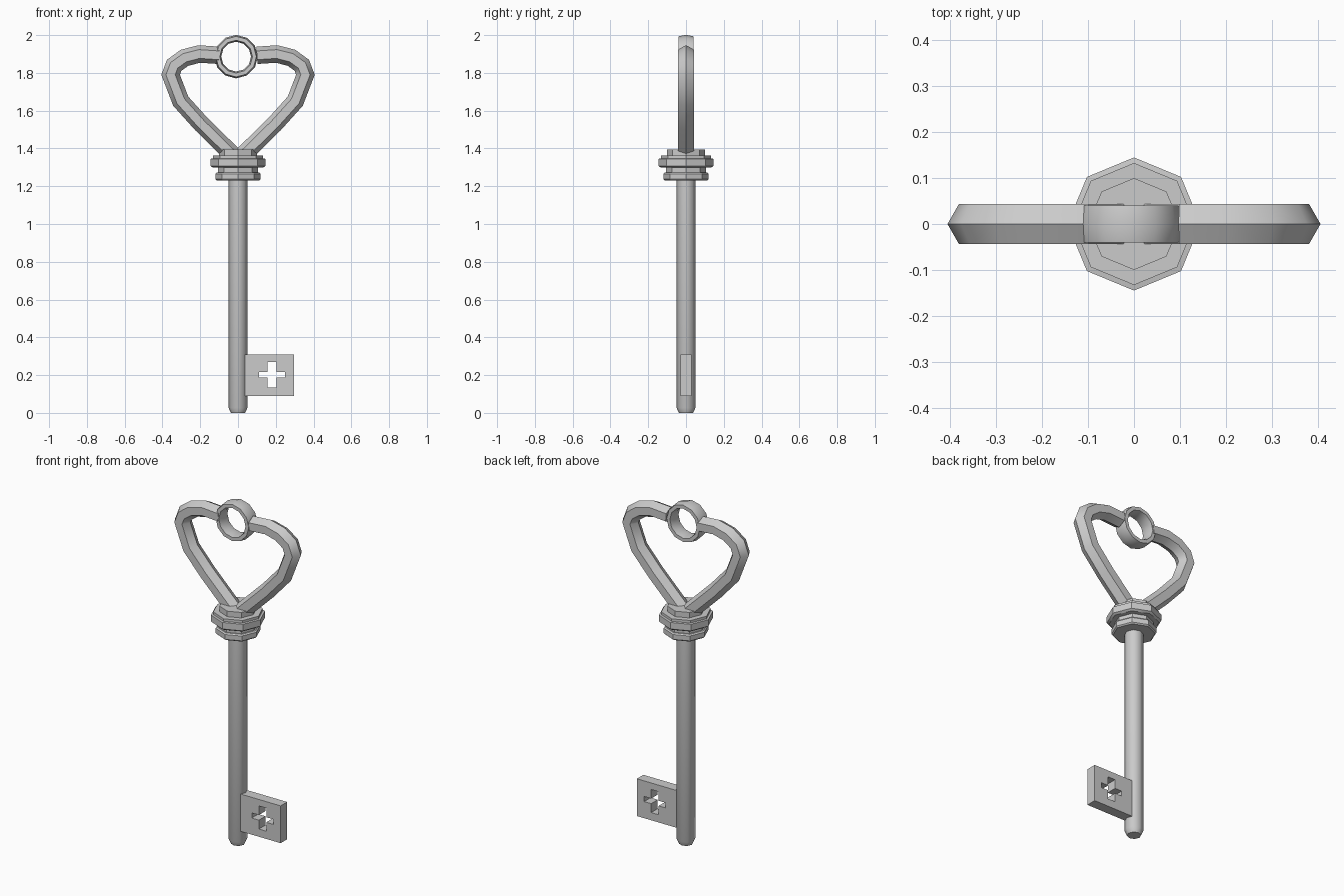
import bpy, bmesh, math
from mathutils import Vector

if "Cube" in bpy.data.objects:
    bpy.data.objects.remove(bpy.data.objects["Cube"])


def finish(name, bm, angle):
    bmesh.ops.recalc_face_normals(bm, faces=bm.faces)
    me = bpy.data.meshes.new(name)
    bm.to_mesh(me)
    bm.free()
    ob = bpy.data.objects.new(name, me)
    bpy.context.collection.objects.link(ob)
    bpy.ops.object.select_all(action='DESELECT')
    ob.select_set(True)
    bpy.context.view_layer.objects.active = ob
    bpy.ops.object.shade_smooth_by_angle(angle=math.radians(angle))
    return ob


def skin(bm, rings, closed):
    """Bridge successive vertex rings; cap the ends if open."""
    n = len(rings[0])
    pairs = list(zip(rings, rings[1:]))
    if closed:
        pairs.append((rings[-1], rings[0]))
    else:
        bm.faces.new(rings[0])
        bm.faces.new(rings[-1])
    for a, b in pairs:
        for i in range(n):
            j = (i + 1) % n
            bm.faces.new((a[i], a[j], b[j], b[i]))


def turned(name, profile, angle, sides=8):
    """Solid of revolution about z from (radius, z) pairs."""
    bm = bmesh.new()
    rings = []
    for r, z in profile:
        rings.append([bm.verts.new((r * math.cos(t), r * math.sin(t), z))
                      for t in (2 * math.pi * i / sides for i in range(sides))])
    skin(bm, rings, False)
    return finish(name, bm, angle)


def swept(name, path, section, closed, angle):
    """Sweep a (in-plane offset, y) section along an xz path with mitred joints."""
    bm = bmesh.new()
    pts = [Vector(p) for p in path]
    n = len(pts)
    rings = []
    for i, p in enumerate(pts):
        before = pts[i - 1] if closed or i else None
        after = pts[(i + 1) % n] if closed or i < n - 1 else None
        d1 = (p - before).normalized() if before is not None else (after - p).normalized()
        d2 = (after - p).normalized() if after is not None else d1
        t = (d1 + d2).normalized()
        m = Vector((t.y, -t.x)) / max(t.dot(d1), 0.5)
        rings.append([bm.verts.new((p.x + m.x * o, y, p.y + m.y * o)) for o, y in section])
    skin(bm, rings, closed)
    return finish(name, bm, angle)


# Shaft with chamfered tip
turned("shaft", [(.038, 0), (.05, .027), (.05, 1.3)], 50)

# Stepped octagonal collar
turned("collar", [(.113, 1.23), (.12, 1.237), (.12, 1.265), (.113, 1.272), (.105, 1.272),
                  (.105, 1.298), (.133, 1.298), (.145, 1.307), (.145, 1.345),
                  (.133, 1.347), (.133, 1.362), (.1, 1.362), (.1, 1.394)], 30)

# Heart-shaped bow, one half mirrored
hexagon = [(.046 * math.cos(math.radians(60 * i)), .05 * math.sin(math.radians(60 * i)))
           for i in range(6)]
half = [(.0, 1.34), (.045, 1.383), (.195, 1.53), (.303, 1.65), (.357, 1.79),
        (.338, 1.84), (.283, 1.88), (.205, 1.9), (.1, 1.893)]
bow = swept("heart_bow", half, hexagon, False, 40)
bow.modifiers.new("Mirror", 'MIRROR').use_mirror_merge = False

# Small ring at the top of the bow
circle = [(-.01 + .097 * math.cos(math.radians(30 * i)),
           1.886 + .097 * math.sin(math.radians(30 * i))) for i in range(12)]
swept("top_ring", circle, [(.0175, 0), (.01, .04), (-.01, .04), (-.0175, 0),
                           (-.01, -.04), (.01, -.04)], True, 40)

# Key bit: plate with a cross-shaped opening
xs = [.03, .11, .156, .204, .25, .297]
zs = [.09, .135, .187, .217, .27, .308]
cross = {(2, 1), (2, 2), (2, 3), (1, 2), (3, 2)}
bm = bmesh.new()
grid = [[bm.verts.new((x, -.03, z)) for z in zs] for x in xs]
faces = [bm.faces.new((grid[i][j], grid[i + 1][j], grid[i + 1][j + 1], grid[i][j + 1]))
         for i in range(5) for j in range(5) if (i, j) not in cross]
back = bmesh.ops.extrude_face_region(bm, geom=faces, use_keep_orig=True)["geom"]
bmesh.ops.translate(bm, vec=(0, .06, 0),
                    verts=[v for v in back if isinstance(v, bmesh.types.BMVert)])
finish("bit", bm, 30)
